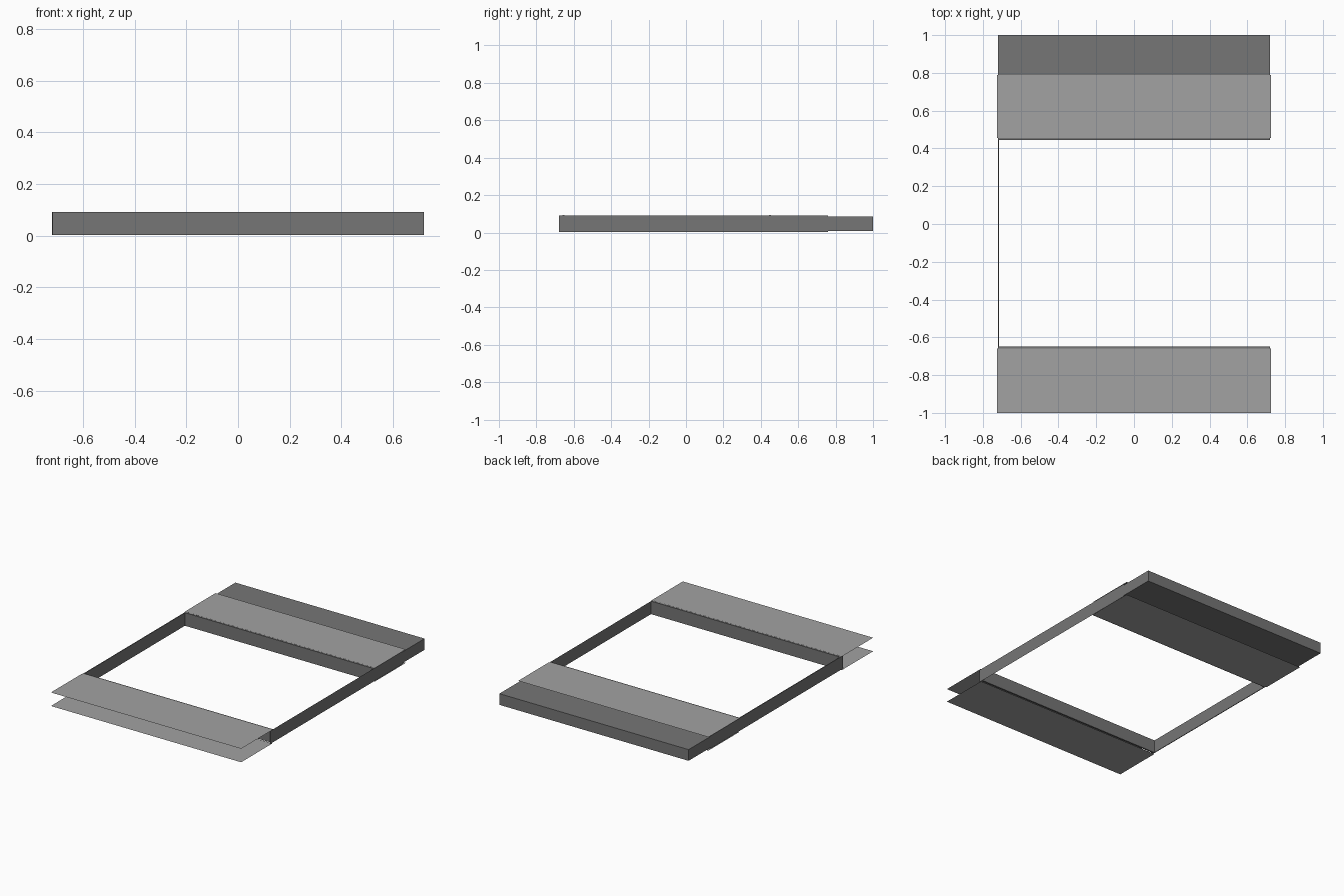
import bpy
import bmesh
from mathutils import Vector

if "Cube" in bpy.data.objects:
    bpy.data.objects.remove(bpy.data.objects["Cube"], do_unlink=True)


def material(name, value):
    mat = bpy.data.materials.new(name)
    mat.use_nodes = True
    color = (value, value, value, 1)
    mat.diffuse_color = color
    mat.node_tree.nodes["Principled BSDF"].inputs["Base Color"].default_value = color
    return mat


DARK = material("dark grey", 0.18)
LIGHT = material("light grey", 0.36)


def finish(name, bm, mat):
    mesh = bpy.data.meshes.new(name)
    bm.to_mesh(mesh)
    bm.free()
    mesh.materials.append(mat)
    obj = bpy.data.objects.new(name, mesh)
    bpy.context.collection.objects.link(obj)
    return obj


def box(name, xs, ys, zs, mat, open_front=False):
    """Block spanning three ranges, optionally without its front face."""
    bm = bmesh.new()
    bmesh.ops.create_cube(bm, size=1)
    for v in bm.verts:
        v.co = [r[0] if c < 0 else r[1] for c, r in zip(v.co, (xs, ys, zs))]
    bm.normal_update()
    if open_front:
        front = [f for f in bm.faces if f.normal.y < -0.5]
        bmesh.ops.delete(bm, geom=front, context="FACES")
    return finish(name, bm, mat)


def sheet(name, origin, u, v, mat):
    """Thin single-face panel; its front side points along u x v."""
    bm = bmesh.new()
    o, u, v = Vector(origin), Vector(u), Vector(v)
    bm.faces.new([bm.verts.new(p) for p in (o, o + u, o + u + v, o + v)])
    return finish(name, bm, mat)


W = 0.724      # half width
TOP = 0.093    # full height
SIDE = 0.72

# Front and back channels: a dark web with light flanges above and below
for label, y0, y1, web in (("front", -1.0, -0.66, (-0.66, -0.649)),
                           ("back", 0.455, 0.79, (0.444, 0.455))):
    depth = y1 - y0
    sheet(label + "_top_flange", (-W, y0, TOP), (2 * W, 0, 0), (0, depth, 0), LIGHT)
    sheet(label + "_bottom_flange", (-W, y0, 0), (0, depth, 0), (2 * W, 0, 0), LIGHT)
    box(label + "_web", (-SIDE, SIDE), web, (0.003, TOP - 0.0005), DARK)

# Side rails joining the channels
box("right_rail", (-SIDE, -0.715), (-0.68, 0.76), (0.003, TOP - 0.001), DARK)
sheet("left_rail", (0.721, -0.68, 0.003), (0, 1.44, 0), (0, 0, TOP - 0.004), DARK)

# Slightly lower rear housing, open towards the back channel
box("rear_housing", (-SIDE, SIDE), (0.76, 1.0), (0.009, 0.086), DARK, open_front=True)
